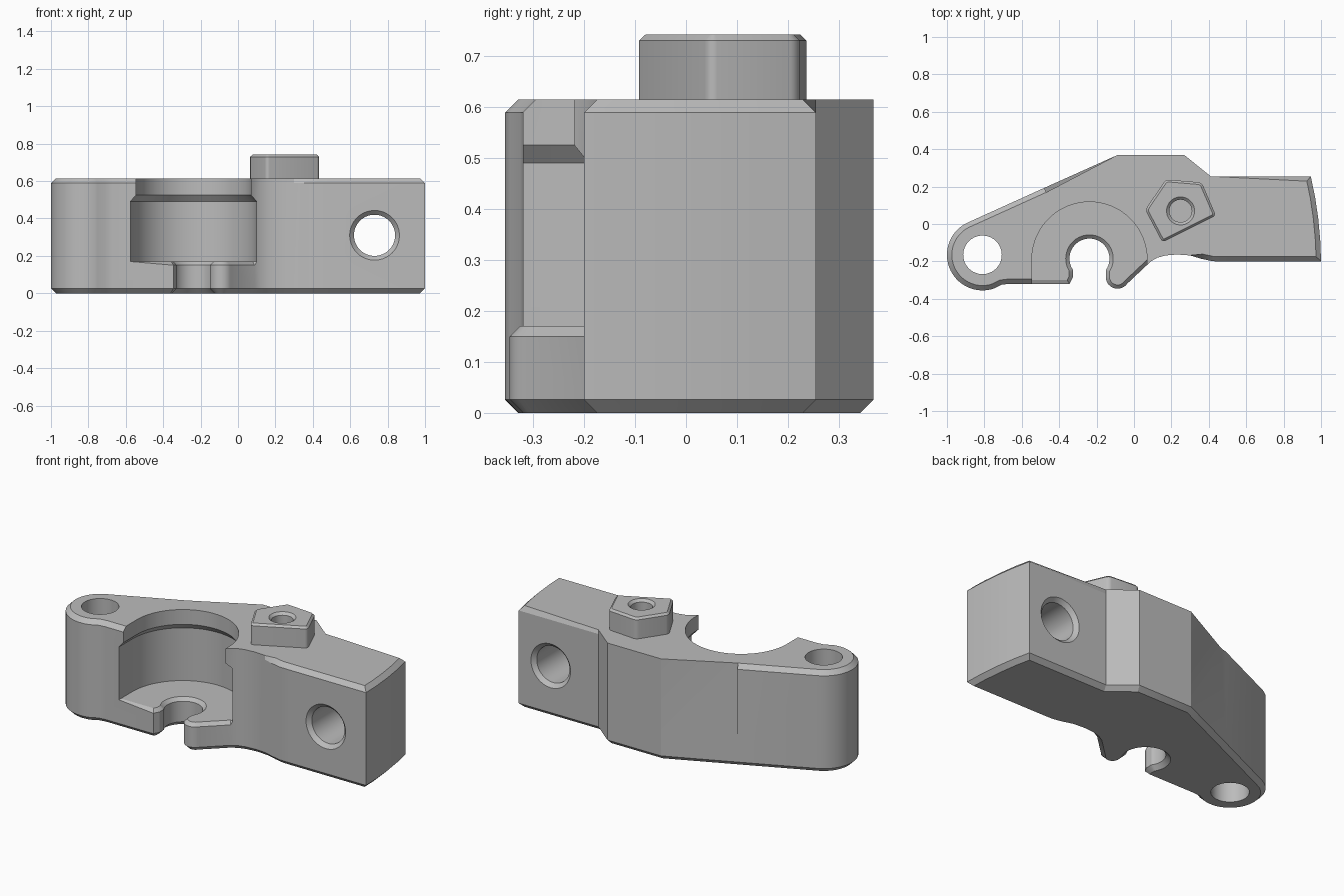
import bpy, bmesh
from math import cos, sin, radians

cube = bpy.data.objects.get("Cube")
if cube:
    bpy.data.objects.remove(cube, do_unlink=True)

grey = bpy.data.materials.new("plain grey")
grey.use_nodes = True
colour = (0.5, 0.5, 0.5, 1)
grey.diffuse_color = colour
grey.node_tree.nodes["Principled BSDF"].inputs["Base Color"].default_value = colour


def arc(cx, cy, r, a, b, n):
    """Points along an arc, angles in degrees."""
    return [(cx + r * cos(radians(a + (b - a) * i / n)),
             cy + r * sin(radians(a + (b - a) * i / n))) for i in range(n + 1)]


def circle(cx, cy, r, n=64):
    return arc(cx, cy, r, 0, 360, n)[:-1]


def loft(name, rings):
    """Closed solid through a list of (outline, z) rings."""
    bm = bmesh.new()
    loops = [[bm.verts.new((x, y, z)) for x, y in pts] for pts, z in rings]
    for low, high in zip(loops, loops[1:]):
        for i in range(len(low)):
            j = (i + 1) % len(low)
            bm.faces.new((low[i], low[j], high[j], high[i]))
    bm.faces.new(loops[0][::-1])
    bm.faces.new(loops[-1])
    bmesh.ops.recalc_face_normals(bm, faces=bm.faces[:])
    mesh = bpy.data.meshes.new(name)
    bm.to_mesh(mesh)
    bm.free()
    obj = bpy.data.objects.new(name, mesh)
    bpy.context.collection.objects.link(obj)
    mesh.materials.append(grey)
    return obj


def chamfer(obj, width, rule, segments=1):
    """Bevel the edges for which rule(edge, midpoint) holds."""
    bm = bmesh.new()
    bm.from_mesh(obj.data)
    bm.normal_update()
    edges = [e for e in bm.edges if rule(e, (e.verts[0].co + e.verts[1].co) / 2)]
    bmesh.ops.bevel(bm, geom=edges, offset=width, segments=segments,
                    profile=0.5, affect='EDGES', clamp_overlap=False)
    bm.to_mesh(obj.data)
    bm.free()


def cut(obj, cutter):
    cutter.hide_render = True
    mod = obj.modifiers.new("cut", 'BOOLEAN')
    mod.operation = 'DIFFERENCE'
    mod.solver = 'EXACT'
    mod.object = cutter
    bpy.context.view_layer.objects.active = obj
    bpy.ops.object.modifier_apply(modifier=mod.name)
    bpy.data.objects.remove(cutter, do_unlink=True)


def flat(e, z):
    return all(abs(v.co.z - z) < 0.001 for v in e.verts)


TOP, FLOOR, BORE_X, BORE_Y = 0.615, 0.17, -0.238, -0.19

# Body outline: lug, keyhole slot, hook, arm, curved end, sloping back
outline = arc(-0.81, -0.165, 0.19, 114, 288, 36)
outline += [(-0.71, -0.325), (-0.67, -0.32), (-0.345, -0.32), (-0.327, -0.285), (-0.327, -0.255)]
outline += arc(BORE_X, -0.185, 0.107, 214, -34, 36)
outline += [(-0.15, -0.255)]
outline += arc(-0.088, -0.283, 0.063, 180, 325, 14)
outline += [(0.09, -0.2), (0.125, -0.18), (0.17, -0.168), (0.23, -0.163), (0.3, -0.168),
            (0.36, -0.186), (0.42, -0.199), (0.48, -0.2)]
outline += [(1, -0.2), (0.996, -0.09), (0.985, 0.03), (0.968, 0.145), (0.945, 0.255)]
outline += [(0.41, 0.255), (0.27, 0.368), (-0.09, 0.368), (-0.48, 0.193)]
body = loft("body", [(outline, 0), (outline, TOP)])


def body_edges(e, m):
    if flat(e, 0):
        return True
    lug = m.x < -0.47
    arm = (m.x > 0.3 and m.y < 0) or m.x > 0.42
    return flat(e, TOP) and (lug or arm)


chamfer(body, 0.026, body_edges)


# Open bearing pocket with an overhanging lip
def pocket(r):
    return ([(BORE_X - r, -0.6), (BORE_X + r, -0.6)]
            + arc(BORE_X, BORE_Y, r, 0, 180, 48))


cut(body, loft("pocket_cutter", [(pocket(0.338), FLOOR), (pocket(0.338), 0.49),
                                 (pocket(0.308), 0.525), (pocket(0.308), 0.8)]))
chamfer(body, 0.02, lambda e, m: flat(e, FLOOR) and e.is_convex)

# Upright hole in the lug
lug_hole = circle(-0.81, -0.165, 0.103)
cut(body, loft("lug_cutter", [(lug_hole, -0.1), (lug_hole, 0.8)]))

# Countersunk cross hole through the arm
drill = loft("arm_cutter", [(circle(0.73, -0.31, r), z) for r, z in
                            ((0.143, -0.21), (0.11, -0.177), (0.11, 0.232), (0.143, 0.265))])
for v in drill.data.vertices:
    v.co = (v.co.x, v.co.z, -v.co.y)
drill.data.flip_normals()
bm = bmesh.new()
bm.from_mesh(drill.data)
bmesh.ops.recalc_face_normals(bm, faces=bm.faces[:])
bm.to_mesh(drill.data)
bm.free()
cut(body, drill)

# Five-sided boss with rounded corners and a countersunk screw hole
corners = [(0.17, 0.238), (0.362, 0.222), (0.438, 0.045), (0.152, -0.098), (0.06, 0.076)]
boss = loft("boss", [(corners, TOP - 0.01), (corners, 0.742)])
chamfer(boss, 0.018, lambda e, m: abs(e.verts[0].co.z - e.verts[1].co.z) > 0.05, 4)
chamfer(boss, 0.012, lambda e, m: flat(e, 0.742))
for part in (boss, body):
    cut(part, loft("screw_cutter", [(circle(0.249, 0.07, r, 40), z) for r, z in
                                    ((0.06, 0.45), (0.06, 0.727), (0.085, 0.752))]))

# Smooth curved walls, keep the edges crisp
for part in (body, boss):
    bpy.ops.object.select_all(action='DESELECT')
    part.select_set(True)
    bpy.context.view_layer.objects.active = part
    bpy.ops.object.shade_smooth_by_angle(angle=radians(25))
